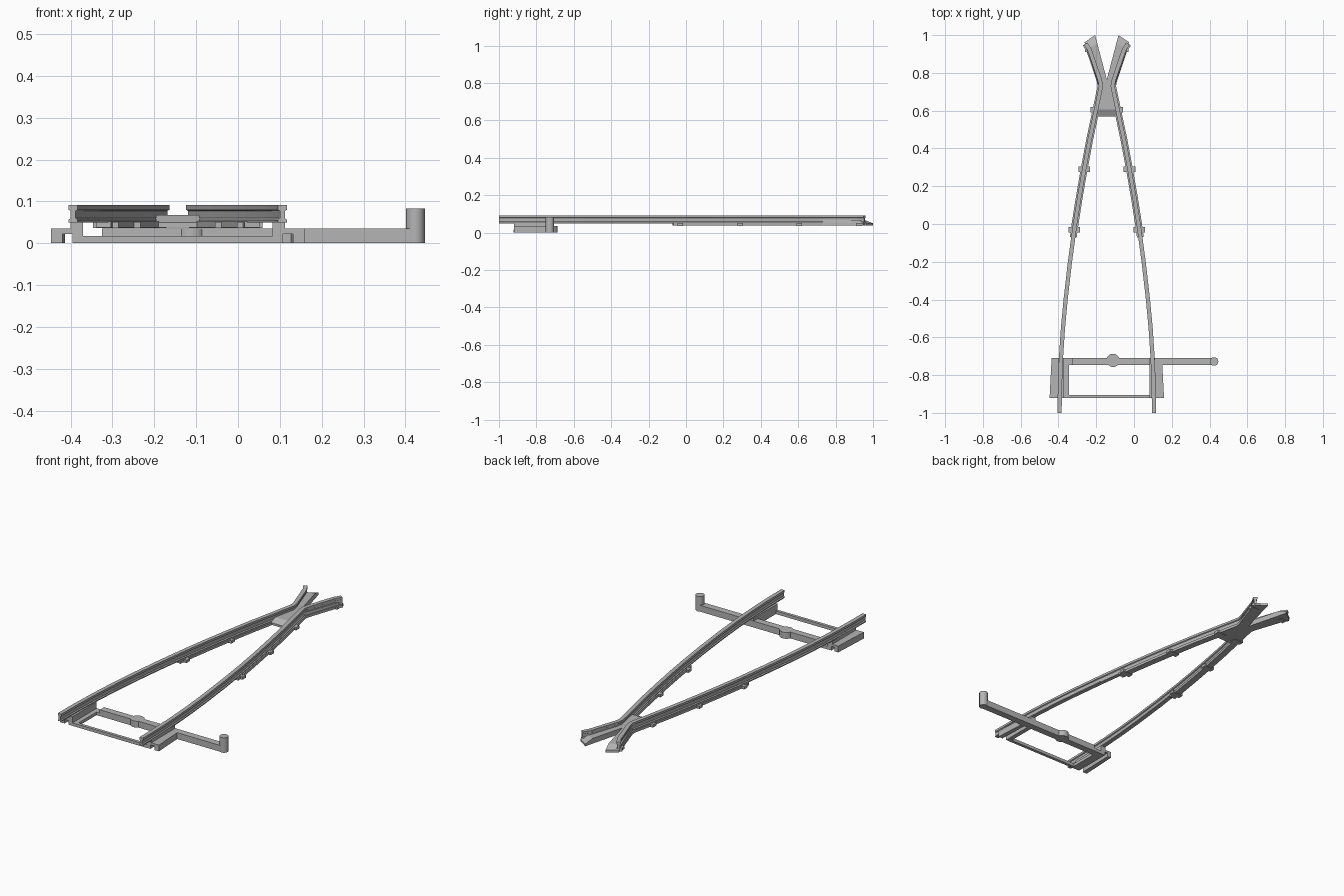
import bpy, bmesh
from mathutils import Vector

cube = bpy.data.objects.get("Cube")
if cube:
    bpy.data.objects.remove(cube, do_unlink=True)

steel = bpy.data.materials.new("grey_steel")
steel.use_nodes = True
GREY = (0.46, 0.46, 0.46, 1)
steel.diffuse_color = GREY
steel.node_tree.nodes["Principled BSDF"].inputs["Base Color"].default_value = GREY

MID = -0.144  # track centre line


def finish(name, bm):
    bmesh.ops.recalc_face_normals(bm, faces=bm.faces)
    mesh = bpy.data.meshes.new(name)
    bm.to_mesh(mesh)
    bm.free()
    mesh.materials.append(steel)
    obj = bpy.data.objects.new(name, mesh)
    bpy.context.collection.objects.link(obj)
    return obj


def loft(name, loops):
    """Skin a row of closed loops and cap both ends."""
    bm = bmesh.new()
    rings = [[bm.verts.new(p) for p in loop] for loop in loops]
    for a, b in zip(rings, rings[1:]):
        for i in range(len(a)):
            j = (i + 1) % len(a)
            bm.faces.new((a[i], a[j], b[j], b[i]))
    bm.faces.new(rings[0])
    bm.faces.new(rings[-1])
    return finish(name, bm)


def prism(name, outline, z0, z1):
    return loft(name, [[(x, y, z) for x, y in outline] for z in (z0, z1)])


def box(name, x0, x1, y0, y1, z0, z1):
    return prism(name, [(x0, y0), (x1, y0), (x1, y1), (x0, y1)], z0, z1)


def cylinder(name, x, y, radius, z0, z1):
    bm = bmesh.new()
    bmesh.ops.create_cone(bm, cap_ends=True, segments=24, radius1=radius,
                          radius2=radius, depth=z1 - z0)
    bmesh.ops.translate(bm, verts=bm.verts, vec=(x, y, (z0 + z1) / 2))
    obj = finish(name, bm)
    bpy.context.view_layer.objects.active = obj
    bpy.ops.object.select_all(action="DESELECT")
    obj.select_set(True)
    bpy.ops.object.shade_smooth_by_angle()
    return obj


def sweep(name, path, profile):
    """Carry a cross-section (sideways, z) along a flat path."""
    pts = [Vector(p) for p in path]
    loops = []
    for i, p in enumerate(pts):
        t = (pts[min(i + 1, len(pts) - 1)] - pts[max(i - 1, 0)]).normalized()
        loops.append([(p.x + t.y * s, p.y - t.x * s, z) for s, z in profile])
    return loft(name, loops)


def symmetric(half):
    return half + [(-s, z) for s, z in reversed(half)]


# Rail path as (distance from centre line, y)
PATH = [(.25, -1), (.248, -.85), (.242, -.7), (.232, -.55), (.218, -.4),
        (.195, -.2), (.168, 0), (.146, .14), (.12, .29), (.09, .45),
        (.058, .6), (.037, .7), (.031, .73), (.036, .76), (.09, .92), (.112, .955)]
RAIL = symmetric([(.011, .05), (.011, .056), (.006, .06), (.006, .077),
                  (.011, .08), (.011, .092)])
FOOT = symmetric([(.018, .038), (.018, .052)])


def offset_at(y):
    for (a, ya), (b, yb) in zip(PATH, PATH[1:]):
        if ya <= y <= yb:
            return a + (b - a) * (y - ya) / (yb - ya)


for side, label in ((-1, "right"), (1, "left")):
    # Rails, foot strips and fixing chairs
    sweep(label + "_rail", [(MID + side * d, y) for d, y in PATH], RAIL)
    strip = [(offset_at(-.07), -.07)] + [p for p in PATH if p[1] >= 0]
    sweep(label + "_rail_foot", [(MID + side * d, y) for d, y in strip], FOOT)
    for i, (y, half) in enumerate(((-.03, .031), (.29, .031), (.605, .03), (.925, .022))):
        x = MID + side * offset_at(y)
        box(f"{label}_chair_{i + 1}", x - half, x + half, y - .015, y + .015, .036, .051)

    # Sliding channel plates beneath the blade tips
    def across(d):
        return MID + side * d
    prism(label + "_slide_plate", [(across(.303), -.92), (across(.226), -.92),
                                   (across(.226), -.71), (across(.292), -.71)], .022, .035)
    prism(label + "_outer_lip", [(across(.303), -.92), (across(.276), -.92),
                                 (across(.27), -.71), (across(.292), -.71)], 0, .022)
    box(label + "_inner_lip", *sorted((across(.251), across(.226))), -.92, -.71, 0, .022)
    box(label + "_blade_rest", *sorted((across(.256), across(.226))), -.92, -.71, .035, .051)

# Crossing block with sloping ends
BASE = [(.057, .57), (.042, .73), (.118, .962), (.062, 1), (0, .765)]
TOP = [(.05, .605), (.036, .73), (.108, .925), (.05, .955), (0, .765)]


def mirrored(half, z):
    outline = half + [(-d, y) for d, y in reversed(half[:-1])]
    return [(MID + d, y, z) for d, y in outline]


loft("crossing_block", [mirrored(BASE, .038), mirrored(BASE, .05), mirrored(TOP, .067)])

# Throw bar, end pin and boss
box("throw_bar", -.325, .424, -.747, -.709, 0, .035)
box("throw_bar_step", -.38, -.325, -.747, -.709, 0, .017)
cylinder("throw_pin", .424, -.728, .0225, 0, .083)
cylinder("bar_boss", -.111, -.722, .035, 0, .035)

# Front tie bar and low side strip
box("front_tie_bar", -.37, .09, -.921, -.904, 0, .017)
box("low_side_strip", -.372, -.345, -.92, -.71, 0, .017)
